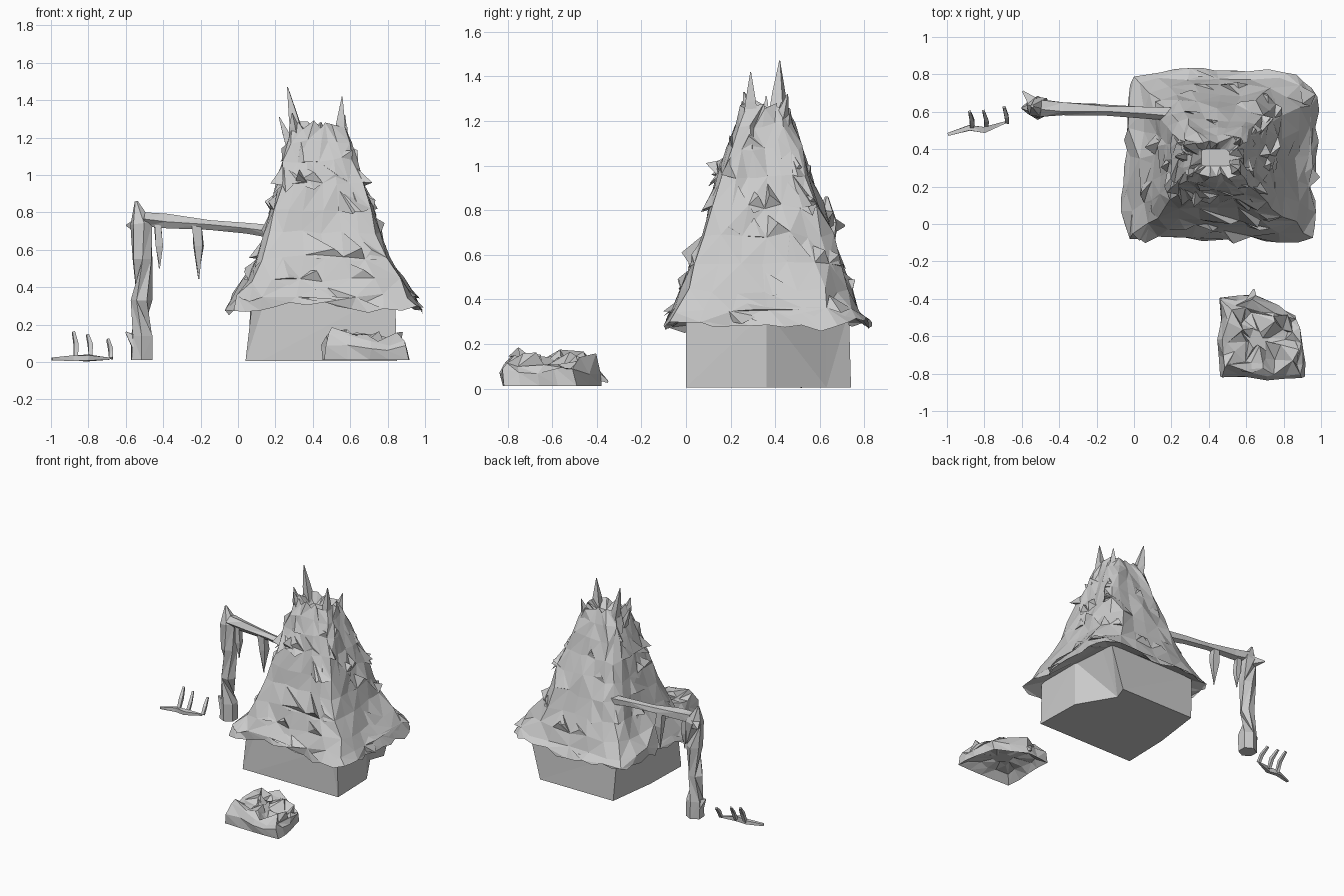
import bpy, bmesh, math, random
from mathutils import Vector

if "Cube" in bpy.data.objects:
    bpy.data.objects.remove(bpy.data.objects["Cube"])

random.seed(7)
rnd = random.uniform


def make(name, bm):
    bmesh.ops.recalc_face_normals(bm, faces=bm.faces)
    me = bpy.data.meshes.new(name)
    bm.to_mesh(me)
    bm.free()
    ob = bpy.data.objects.new(name, me)
    bpy.context.collection.objects.link(ob)
    return ob


def jit(p, a):
    return Vector(p) + Vector((rnd(-a, a), rnd(-a, a), rnd(-a, a)))


def perimeter(corners, n, z):
    """Points along a closed polygon, n per side."""
    out = []
    for i, a in enumerate(corners):
        a, b = Vector(a), Vector(corners[(i + 1) % len(corners)])
        out += [(*a.lerp(b, k / n), z) for k in range(n)]
    return out


def box_ring(z, x0, x1, y0, y1, n=6):
    """Squared ring with softened corners, softest at the back right."""
    pts = perimeter([(x0, y0), (x1, y0), (x1, y1), (x0, y1)], n, z)
    c = Vector(((x0 + x1) / 2, (y0 + y1) / 2, z))
    cut = {0: 0.05, n: 0.05, 2 * n: 0.13, 3 * n: 0.08}
    return [Vector(p).lerp(c, cut.get(i, 0)) for i, p in enumerate(pts)]


def loft(bm, rings):
    """Skin triangles between rings and cap both ends."""
    vs = [[bm.verts.new(p) for p in r] for r in rings]
    n = len(vs[0])
    for a, b in zip(vs, vs[1:]):
        for i in range(n):
            j = (i + 1) % n
            if random.random() < 0.5:
                bm.faces.new((a[i], a[j], b[j])), bm.faces.new((a[i], b[j], b[i]))
            else:
                bm.faces.new((a[i], a[j], b[i])), bm.faces.new((a[j], b[j], b[i]))
    bm.faces.new(vs[0][::-1])
    bm.faces.new(vs[-1])


def tube(bm, path, sides=5, amount=0.2):
    """Rough branch: path of (x, y, z, radius)."""
    pts = [Vector(p[:3]) for p in path]
    rings = []
    for i, p in enumerate(path):
        d = pts[min(i + 1, len(pts) - 1)] - pts[max(i - 1, 0)]
        q = d.to_track_quat('Z', 'Y')
        ring = []
        for k in range(sides):
            t = 2 * math.pi * (k + 0.5) / sides
            r = p[3] * rnd(1 - amount, 1 + amount)
            ring.append(pts[i] + q @ Vector((r * math.cos(t), r * math.sin(t), 0)))
        rings.append(ring)
    loft(bm, rings)


# hut walls, with the right side cut in towards the back
bm = bmesh.new()
low = [(0.04, 0), (0.12, 0), (0.77, 0), (0.85, 0), (0.84, 0.36), (0.68, 0.63), (0.72, 0.74), (0.1, 0.74), (0.05, 0.36)]
top = [(0.08, 0), (0.15, 0.02), (0.77, 0.01), (0.84, 0), (0.84, 0.36), (0.82, 0.63), (0.82, 0.73), (0.08, 0.72), (0.07, 0.36)]
loft(bm, [[(x, y, 0.005) for x, y in low], [(x, y, 0.35) for x, y in top]])
make("hut_walls", bm)

# flared thatch roof
profile = [(0.295, -0.045, 0.965, -0.08, 0.82), (0.35, -0.02, 0.94, -0.06, 0.785),
           (0.44, 0.04, 0.875, -0.015, 0.735), (0.56, 0.11, 0.80, 0.025, 0.69),
           (0.69, 0.15, 0.755, 0.075, 0.65), (0.82, 0.185, 0.715, 0.11, 0.605),
           (0.95, 0.215, 0.67, 0.15, 0.56), (1.08, 0.24, 0.63, 0.19, 0.515),
           (1.18, 0.27, 0.595, 0.23, 0.48), (1.27, 0.305, 0.565, 0.265, 0.445)]
rings = [box_ring(0.335, 0.05, 0.86, 0.01, 0.73)]
for i, p in enumerate(profile):
    a = 0.026 if i in (0, 9) else 0.015
    rings.append([jit(v, a) for v in box_ring(*p)])
rings.append(box_ring(1.21, 0.36, 0.51, 0.31, 0.40))
bm = bmesh.new()
loft(bm, rings)
make("thatch_roof", bm)

# loose thatch flakes lying on the roof with lifted tips
bm = bmesh.new()


def tuft(a, b, c, tip):
    v = [bm.verts.new(p) for p in (a, b, c, tip)]
    for f in ((0, 1, 2), (0, 1, 3), (1, 2, 3), (2, 0, 3)):
        bm.faces.new([v[k] for k in f])


for _ in range(95):
    i = random.choice((2, 3, 3, 4, 4, 5, 6, 6, 7, 8))
    k = random.randrange(24)
    a, b = rings[i][k], rings[i][(k + random.choice((1, 1, 2))) % 24]
    up = rings[i + 1][k]
    mid = a.lerp(b, rnd(0.2, 0.8))
    out = Vector((mid.x - 0.44, mid.y - 0.36, 0)).normalized()
    tip = mid + out * random.choice((0.012, 0.018, 0.025, 0.05))
    tip.z += random.choice((-0.04, -0.02, 0.0, 0.05))
    tuft(a, b, mid.lerp(up, rnd(0.4, 1)), jit(tip, 0.01))

# ragged eave points
for k in range(24):
    a, b, c = rings[1][k], rings[1][(k + 1) % 24], rings[2][k]
    mid = (a + b) / 2
    out = Vector((mid.x - 0.46, mid.y - 0.37, 0)).normalized()
    tuft(a, b, c, mid + out * rnd(0.0, 0.02) - Vector((0, 0, rnd(0.0, 0.03))))
tuft((0.9, 0.16, 0.38), (0.93, 0.33, 0.33), (0.93, 0.2, 0.3), (0.995, 0.25, 0.29))
make("thatch_flakes", bm)

# spikes around the roof peak
bm = bmesh.new()
for base, tip, r in [((0.32, 0.41, 1.2), (0.265, 0.42, 1.47), 0.045),
                     ((0.54, 0.29, 1.18), (0.557, 0.29, 1.42), 0.045),
                     ((0.31, 0.29, 1.2), (0.29, 0.26, 1.33), 0.035),
                     ((0.55, 0.42, 1.18), (0.57, 0.455, 1.32), 0.035),
                     ((0.28, 0.36, 1.16), (0.22, 0.36, 1.31), 0.03)]:
    mid = Vector(base).lerp(Vector(tip), 0.45)
    tube(bm, [(*base, r), (*mid, r * 0.75), (*tip, 0.003)], 4)
make("peak_spikes", bm)

# side post
bm = bmesh.new()
tube(bm, [(-0.515, 0.62, 0.01, 0.07), (-0.515, 0.62, 0.14, 0.062), (-0.515, 0.62, 0.33, 0.055),
          (-0.51, 0.62, 0.55, 0.06), (-0.515, 0.625, 0.74, 0.062), (-0.545, 0.63, 0.86, 0.008)], 6, 0.15)
tube(bm, [(-0.54, 0.62, 0.1, 0.05), (-0.6, 0.62, 0.16, 0.005)], 4)
tube(bm, [(-0.53, 0.64, 0.73, 0.05), (-0.595, 0.71, 0.73, 0.005)], 4)
make("side_post", bm)

# side beam running into the roof
bm = bmesh.new()
tube(bm, [(-0.5, 0.625, 0.765, 0.045), (-0.38, 0.615, 0.75, 0.038), (-0.15, 0.61, 0.735, 0.03),
          (0.05, 0.60, 0.715, 0.03), (0.25, 0.585, 0.69, 0.04)], 5)
make("side_beam", bm)

# hanging strips under the beam
bm = bmesh.new()
for x, z, r in [(-0.42, 0.5, 0.024), (-0.21, 0.445, 0.036)]:
    tube(bm, [(x - 0.01, 0.615, 0.74, r), (x, 0.615, 0.62, r), (x, 0.615, z, 0.004)], 4)
make("hanging_strips", bm)

# small ground root with upright shoots
bm = bmesh.new()
tube(bm, [(-0.995, 0.48, 0.015, 0.012), (-0.88, 0.515, 0.022, 0.02),
          (-0.8, 0.5, 0.022, 0.024), (-0.685, 0.545, 0.018, 0.008)], 4)
for x, y, h in [(-0.865, 0.52, 0.16), (-0.79, 0.525, 0.145), (-0.68, 0.545, 0.12)]:
    tube(bm, [(x, y, 0.02, 0.016), (x, y + 0.03, h * 0.6, 0.016),
              (x - 0.015, y + 0.08, h, 0.01)], 4)
make("ground_shoots", bm)

# rubble heap in front, lumpy above and hollow beneath
foot = [(0.455, -0.81), (0.7, -0.825), (0.91, -0.815), (0.91, -0.66), (0.86, -0.49), (0.65, -0.375), (0.46, -0.395), (0.455, -0.6)]
c = Vector((0.67, -0.62, 0))
rings = []
for z, s, a in [(0.07, 0.3, 0.01), (0.06, 0.75, 0.015), (0.02, 1, 0.008), (0.08, 0.98, 0.02), (0.13, 0.9, 0.03),
                (0.16, 0.76, 0.04), (0.14, 0.5, 0.045), (0.135, 0.2, 0.02)]:
    drop = lambda x: 0.035 if x > 0.8 and z > 0.1 else 0
    rings.append([jit(c.lerp(Vector((x, y, 0)), s) + Vector((0, 0, z - drop(x))), a)
                  for x, y, _ in perimeter(foot, 2, 0)])
for v in rings[2]:
    v.z = 0.012
bm = bmesh.new()
loft(bm, rings)
tube(bm, [(0.63, -0.44, 0.08, 0.05), (0.64, -0.35, 0.03, 0.006)], 4)
make("rubble_heap", bm)
